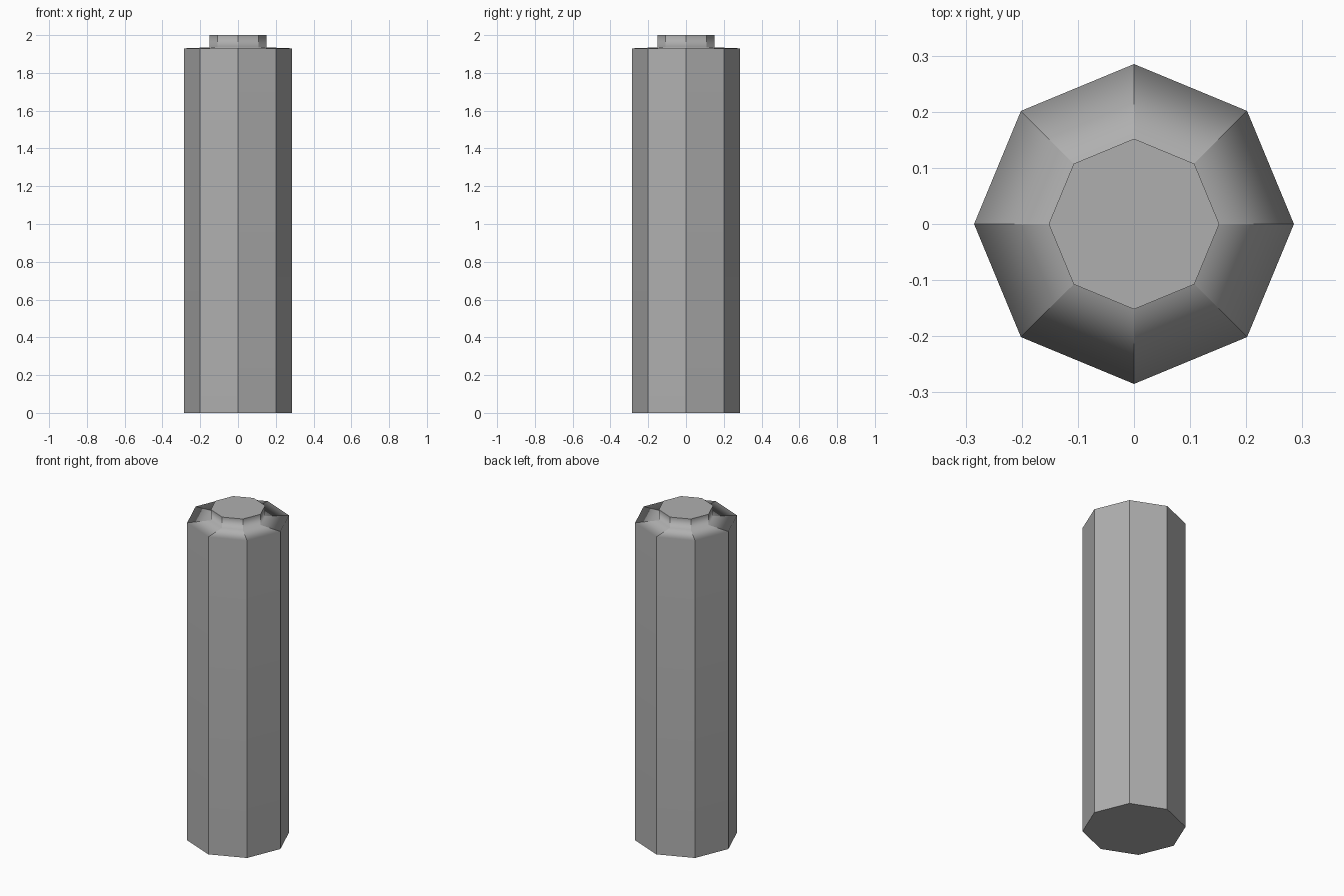
import bpy, bmesh
from math import cos, sin, pi

cube = bpy.data.objects.get("Cube")
if cube:
    bpy.data.objects.remove(cube, do_unlink=True)

SIDES = 8
# Outline as (radius, height): foot, rim, base of the pin, top of the pin
PROFILE = [(0.285, 0), (0.285, 1.93), (0.152, 1.935), (0.152, 2)]


def octagon(bm, radius, z):
    angles = [2 * pi * i / SIDES for i in range(SIDES)]
    return [bm.verts.new((radius * cos(a), radius * sin(a), z)) for a in angles]


# Post body: stacked octagons bridged into walls, shoulder and pin
bm = bmesh.new()
rings = [octagon(bm, r, z) for r, z in PROFILE]
for low, high in zip(rings, rings[1:]):
    for i in range(SIDES):
        j = (i + 1) % SIDES
        bm.faces.new((low[i], low[j], high[j], high[i]))
bm.faces.new(rings[0][::-1])
bm.faces.new(rings[-1])
for face in bm.faces:
    face.smooth = True

# Only the rim and the base of the pin roll softly; all other edges are sharp
soft_rings = [set(ring) for ring in rings[1:3]]
for edge in bm.edges:
    edge.smooth = any(set(edge.verts) <= ring for ring in soft_rings)
mesh = bpy.data.meshes.new("octagonal_post")
bm.to_mesh(mesh)
bm.free()

post = bpy.data.objects.new("octagonal_post", mesh)
bpy.context.collection.objects.link(post)

# Large walls dominate the shading at the soft edges
weighted = post.modifiers.new("weighted_normals", "WEIGHTED_NORMAL")
weighted.mode = "FACE_AREA"
weighted.keep_sharp = True

# Single plain grey
grey = bpy.data.materials.new("plain_grey")
grey.use_nodes = True
colour = (0.43, 0.43, 0.43, 1)
grey.diffuse_color = colour
grey.node_tree.nodes["Principled BSDF"].inputs["Base Color"].default_value = colour
mesh.materials.append(grey)
